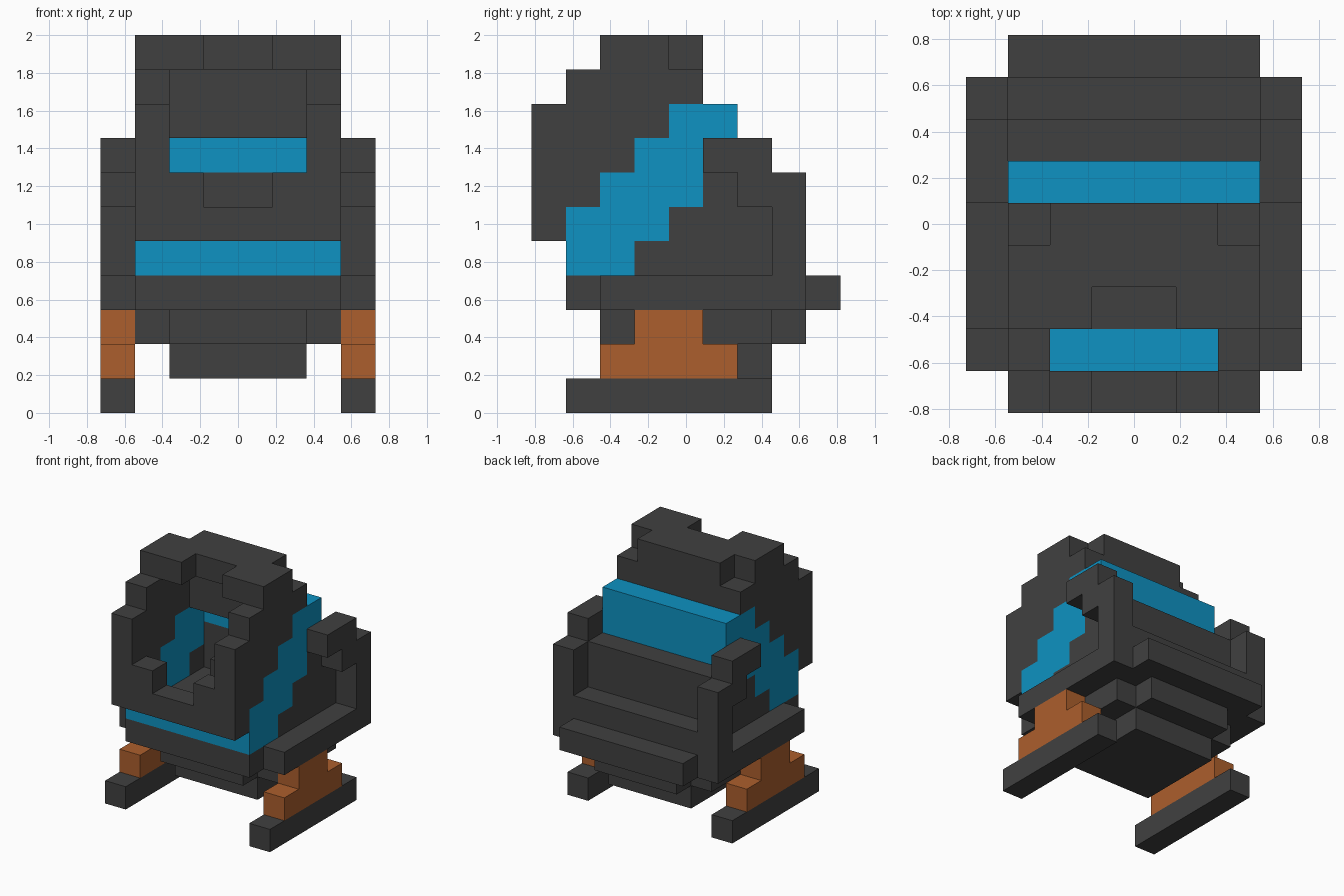
import bpy, bmesh, math
from mathutils import Vector

old = bpy.data.objects.get("Cube")
if old:
    bpy.data.objects.remove(old, do_unlink=True)

U = 2 / 11          # size of one block
DEPTH = 9           # blocks from front to back


def material(name, rgb):
    m = bpy.data.materials.new(name)
    m.use_nodes = True
    col = (*rgb, 1)
    m.diffuse_color = col
    bsdf = next(n for n in m.node_tree.nodes if n.type == 'BSDF_PRINCIPLED')
    bsdf.inputs["Base Color"].default_value = col
    return m


dark = material("dark grey", (0.0513, 0.0513, 0.0513))
blue = material("bright blue", (0.0044, 0.287, 0.539))
orange = material("burnt orange", (0.413, 0.114, 0.026))


def cells(boxes):
    """Block cells filled by boxes (x0, x1, y0, y1, z0, z1), x from the centre line."""
    return {(x, y, z) for x0, x1, y0, y1, z0, z1 in boxes
            for x in range(x0, x1) for y in range(y0, y1) for z in range(z0, z1)}


def mirrored(filled):
    return {(-1 - x, y, z) for x, y, z in filled}


def build(name, mat, filled):
    """Skin a set of block cells with one outer shell."""
    bm = bmesh.new()
    for c in filled:
        for axis in range(3):
            for sign in (-1, 1):
                n = list(c)
                n[axis] += sign
                if tuple(n) in filled:
                    continue
                u, v = Vector(), Vector()
                u[(axis + 1) % 3] = v[(axis + 2) % 3] = 0.5
                normal = Vector()
                normal[axis] = sign * 0.5
                mid = Vector(c) + Vector((0.5, 0.5 - DEPTH / 2, 0.5)) + normal
                quad = [mid - u - v, mid + u - v, mid + u + v, mid - u + v]
                if sign < 0:
                    quad.reverse()
                bm.faces.new([bm.verts.new(p * U) for p in quad])
    bmesh.ops.remove_doubles(bm, verts=bm.verts, dist=0.001)
    bmesh.ops.dissolve_limit(bm, angle_limit=math.radians(1),
                             verts=bm.verts, edges=bm.edges)
    mesh = bpy.data.meshes.new(name)
    bm.to_mesh(mesh)
    bm.free()
    mesh.materials.append(mat)
    ob = bpy.data.objects.new(name, mesh)
    bpy.context.collection.objects.link(ob)


def central(name, mat, *boxes):
    half = cells(boxes)
    build(name, mat, half | mirrored(half))


def pair(name, mat, *boxes):
    half = cells(boxes)
    build("left_" + name, mat, half)
    build("right_" + name, mat, mirrored(half))


# Skis, stepped legs and the rear side posts that hook forward
pair("ski", dark, (3, 4, 1, 7, 0, 1))
pair("leg", orange, (3, 4, 2, 6, 1, 2), (3, 4, 3, 5, 2, 3))
pair("side_post", dark,
     (3, 4, 7, 8, 4, 7), (3, 4, 6, 7, 6, 8), (3, 4, 5, 6, 7, 8))

# Tapering underside
central("belly", dark,
        (0, 2, 3, 7, 1, 2), (0, 2, 2, 8, 2, 3), (0, 3, 3, 7, 2, 3))

# Wide tray with a rear bumper
central("tray", dark, (0, 3, 1, 9, 3, 4), (0, 4, 2, 8, 3, 4))

# Cabin floor, rear wall and lower side walls
central("cabin", dark,
        (0, 2, 2, 8, 4, 5), (2, 3, 3, 8, 4, 5),
        (0, 3, 5, 7, 5, 7), (2, 3, 4, 5, 5, 6))

# Small seat inside the cabin
central("seat", dark, (0, 1, 4, 5, 5, 6))

# Diagonal blue band wrapping from the front sill to the upper back
central("blue_band", blue,
        (0, 3, 1, 2, 4, 5), (2, 3, 2, 3, 4, 5),
        (2, 3, 1, 4, 5, 6), (2, 3, 2, 5, 6, 7),
        (2, 3, 3, 5, 7, 8), (2, 3, 4, 5, 8, 9),
        (0, 3, 5, 6, 7, 9))

# Open-faced hood: notched chin, stepped cheeks, back panel and notched roof
central("hood", dark,
        (0, 3, 0, 1, 5, 6), (1, 3, 0, 1, 6, 7),
        (2, 3, 0, 2, 6, 7), (2, 3, 0, 3, 7, 8),
        (2, 3, 0, 4, 8, 9), (2, 3, 1, 5, 9, 10),
        (0, 2, 4, 5, 8, 11),
        (0, 3, 3, 4, 10, 11), (1, 3, 2, 3, 10, 11))
